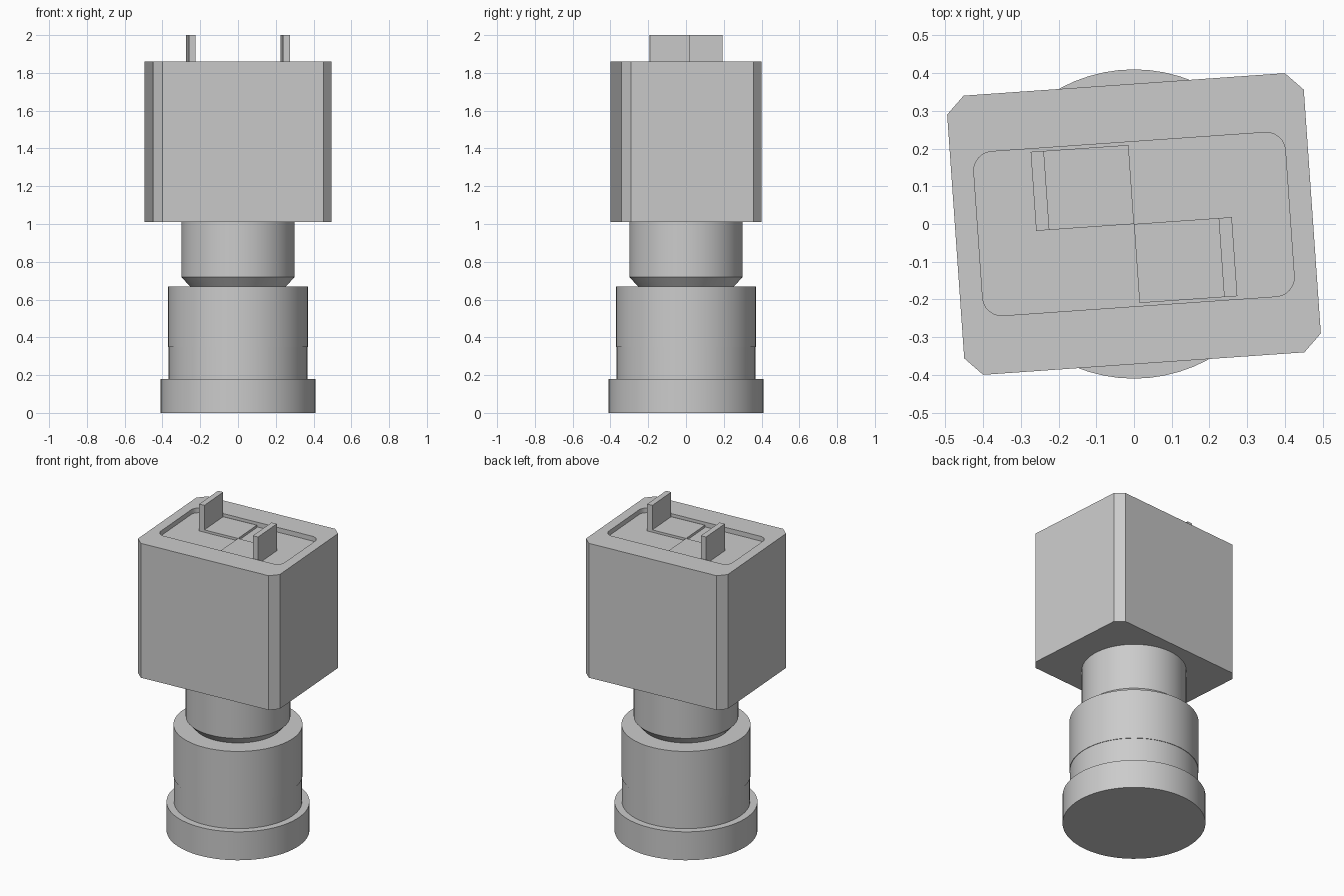
import bpy, bmesh
from math import cos, sin, pi, radians

if "Cube" in bpy.data.objects:
    bpy.data.objects.remove(bpy.data.objects["Cube"])

TURN = radians(4)  # the head is turned slightly on its column


def add_object(name, bm):
    bmesh.ops.recalc_face_normals(bm, faces=bm.faces)
    mesh = bpy.data.meshes.new(name)
    bm.to_mesh(mesh)
    bm.free()
    obj = bpy.data.objects.new(name, mesh)
    bpy.context.collection.objects.link(obj)
    return obj


def prism(name, outline, z0, z1):
    bm = bmesh.new()
    face = bm.faces.new([bm.verts.new((x, y, z0)) for x, y in outline])
    top = bmesh.ops.extrude_face_region(bm, geom=[face])["geom"]
    for v in top:
        if isinstance(v, bmesh.types.BMVert):
            v.co.z = z1
    obj = add_object(name, bm)
    obj.rotation_euler.z = TURN
    return obj


def corner_rect(hx, hy, r, steps):
    """Rectangle with rounded corners (steps=1 gives a chamfer)."""
    pts = []
    for i, (sx, sy) in enumerate([(1, 1), (-1, 1), (-1, -1), (1, -1)]):
        for k in range(steps + 1):
            a = pi / 2 * (i + k / steps)
            pts.append((sx * (hx - r) + r * cos(a), sy * (hy - r) + r * sin(a)))
    return pts


def lathe(name, profile, segments=64):
    """Solid of revolution from (radius, z) pairs, capped at both ends."""
    bm = bmesh.new()
    rings = [[bm.verts.new((r * cos(2 * pi * i / segments),
                            r * sin(2 * pi * i / segments), z))
              for i in range(segments)] for r, z in profile]
    for a, b in zip(rings, rings[1:]):
        for i in range(segments):
            j = (i + 1) % segments
            bm.faces.new((a[i], a[j], b[j], b[i]))
    bm.faces.new(rings[0])
    bm.faces.new(rings[-1])
    obj = add_object(name, bm)
    bpy.ops.object.select_all(action='DESELECT')
    obj.select_set(True)
    bpy.context.view_layer.objects.active = obj
    bpy.ops.object.shade_smooth_by_angle(angle=radians(30))
    return obj


# Stepped column: base flange, barrel, neck with a chamfered foot
lathe("base_flange", [(0.41, 0), (0.41, 0.18)])
lathe("barrel", [(0.367, 0.18), (0.367, 0.35), (0.37, 0.35), (0.37, 0.67)])
lathe("neck", [(0.255, 0.67), (0.30, 0.72), (0.30, 1.01)])

# Head block with chamfered corners and a shallow rounded recess on top
head = prism("head_block", corner_rect(0.474, 0.371, 0.047, 1), 1.01, 1.86)
cutter = prism("recess_cutter", corner_rect(0.414, 0.218, 0.05, 6), 1.83, 1.95)
cutter.hide_render = True
cutter.hide_set(True)
cut = head.modifiers.new("recess", 'BOOLEAN')
cut.operation = 'DIFFERENCE'
cut.solver = 'EXACT'
cut.object = cutter

# Two L-shaped contacts, each a plate with an upright blade, point-mirrored
for side, s in (("left", 1), ("right", -1)):
    bm = bmesh.new()
    profile = [(-0.26, 1.83), (0, 1.83), (0, 1.845),
               (-0.225, 1.845), (-0.225, 2.0), (-0.26, 2.0)]
    face = bm.faces.new([bm.verts.new((s * x, 0, z)) for x, z in profile])
    ext = bmesh.ops.extrude_face_region(bm, geom=[face])["geom"]
    for v in ext:
        if isinstance(v, bmesh.types.BMVert):
            v.co.y = s * 0.21
    add_object(side + "_contact", bm).rotation_euler.z = TURN
